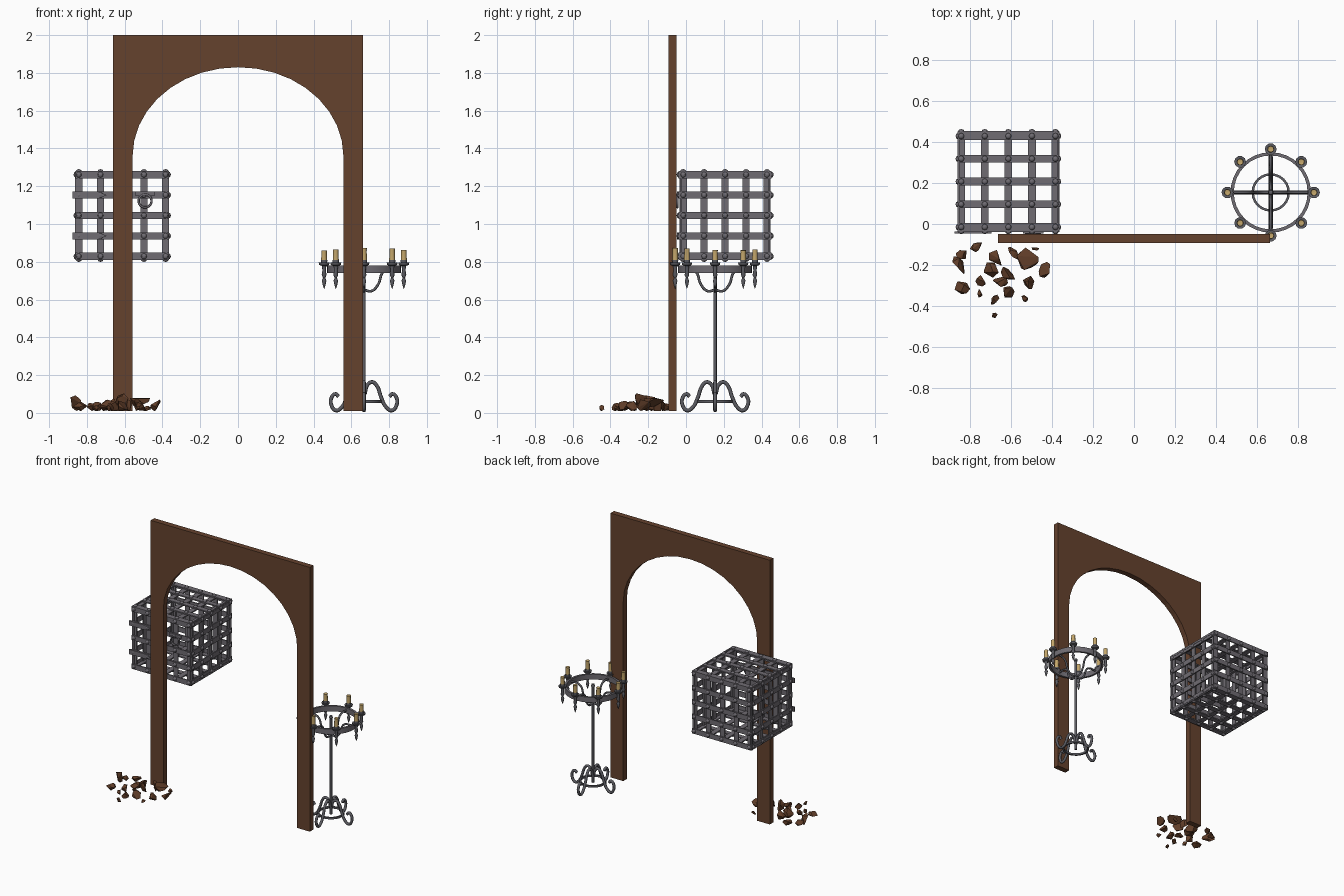
import bpy, bmesh, math, random
from mathutils import Vector, Matrix

random.seed(4)
cube = bpy.data.objects.get("Cube")
if cube:
    bpy.data.objects.remove(cube)


def material(name, rgb):
    m = bpy.data.materials.new(name)
    m.use_nodes = True
    m.diffuse_color = (*rgb, 1)
    m.node_tree.nodes["Principled BSDF"].inputs["Base Color"].default_value = (*rgb, 1)
    return m


WOOD = material("brown wood", (0.13, 0.054, 0.027))
RUBBLE = material("brown rubble", (0.12, 0.048, 0.022))
IRON = material("grey iron", (0.16, 0.15, 0.17))
DARK = material("dark iron", (0.11, 0.11, 0.125))
WAX = material("candle wax", (0.56, 0.39, 0.15))


def finish(name, bm, mat, smooth=False):
    bmesh.ops.recalc_face_normals(bm, faces=bm.faces)
    mesh = bpy.data.meshes.new(name)
    bm.to_mesh(mesh)
    bm.free()
    mesh.materials.append(mat)
    ob = bpy.data.objects.new(name, mesh)
    bpy.context.collection.objects.link(ob)
    if smooth:
        select(ob)
        bpy.ops.object.shade_smooth_by_angle(angle=math.radians(40))
    return ob


def select(ob):
    bpy.ops.object.select_all(action='DESELECT')
    ob.select_set(True)
    bpy.context.view_layer.objects.active = ob


def add_box(bm, centre, size):
    bmesh.ops.create_cube(bm, size=1, matrix=Matrix.Translation(centre) @ Matrix.Diagonal((*size, 1)))


def lathe(bm, profile, centre, sides=12, closed=False):
    # revolve (radius, height) points around a vertical axis
    rings = [[bm.verts.new((centre[0] + r * math.cos(a), centre[1] + r * math.sin(a), z))
              for a in (math.tau * i / sides for i in range(sides))] for r, z in profile]
    pairs = list(zip(rings, rings[1:] + rings[:1]))
    for lo, hi in pairs if closed else pairs[:-1]:
        for i in range(sides):
            j = (i + 1) % sides
            bm.faces.new((lo[i], lo[j], hi[j], hi[i]))
    bmesh.ops.remove_doubles(bm, verts=bm.verts, dist=1e-5)


def tube(name, paths, radius, mat, cyclic=False):
    curve = bpy.data.curves.new(name, 'CURVE')
    curve.dimensions = '3D'
    curve.bevel_depth = radius
    curve.bevel_resolution = 2
    curve.resolution_u = 5
    curve.use_fill_caps = True
    for path in paths:
        sp = curve.splines.new('BEZIER')
        sp.bezier_points.add(len(path) - 1)
        for p, co in zip(sp.bezier_points, path):
            p.co = co
            p.handle_left_type = p.handle_right_type = 'AUTO'
        sp.use_cyclic_u = cyclic
    curve.materials.append(mat)
    ob = bpy.data.objects.new(name, curve)
    bpy.context.collection.objects.link(ob)
    select(ob)
    bpy.ops.object.convert(target='MESH')
    bpy.ops.object.shade_smooth_by_angle(angle=math.radians(50))


# wooden archway: outline extruded in depth
SPRING, HALF, RISE, STEPS = 1.36, 0.558, 0.47, 18
outline = [(0.663, 0.01), (0.663, 2), (-0.663, 2), (-0.663, 0.01), (-HALF, 0.01)]
for i in range(STEPS + 1):
    a = math.pi * (1 - i / STEPS)
    outline.append((HALF * math.cos(a), SPRING + RISE * math.sin(a)))
outline.append((HALF, 0.01))
bm = bmesh.new()
face = bm.faces.new([bm.verts.new((x, -0.092, z)) for x, z in outline])
ext = bmesh.ops.extrude_face_region(bm, geom=[face])
bmesh.ops.translate(bm, vec=(0, 0.042, 0), verts=[v for v in ext["geom"] if isinstance(v, bmesh.types.BMVert)])
finish("archway", bm, WOOD)

# cage: five by five riveted straps on each of the six sides
CAGE = Vector((-0.613, 0.207, 1.045))
REACH = Vector((0.247, 0.246, 0.235))
SPAN = Vector((0.23, 0.222, 0.216))
STRAP, THICK = 0.038, 0.009
straps, rivets = bmesh.new(), bmesh.new()
for n, u, v in ((0, 1, 2), (1, 0, 2), (2, 0, 1)):
    for side in (-1, 1):
        for along, across, depth in ((u, v, 0.5), (v, u, 1.5)):
            for k in range(-2, 3):
                pos, size = Vector(), Vector()
                pos[n] = side * (REACH[n] - depth * THICK)
                pos[across] = SPAN[across] * k / 2
                size[n], size[across] = THICK, STRAP
                size[along] = 2 * REACH[along] - 0.002
                add_box(straps, CAGE + pos, size)
        for i in range(-2, 3):
            for j in range(-2, 3):
                pos, flat = Vector(), Vector((1, 1, 1))
                pos[n], flat[n] = side * REACH[n], 0.7
                pos[u], pos[v] = SPAN[u] * i / 2, SPAN[v] * j / 2
                bmesh.ops.create_uvsphere(
                    rivets, u_segments=8, v_segments=6, radius=0.015,
                    matrix=Matrix.Translation(CAGE + pos) @ Matrix.Diagonal((*flat, 1)))
finish("cage_straps", straps, IRON)
finish("cage_rivets", rivets, IRON, True)

# door hinges and pull ring on the cage front
bm = bmesh.new()
front = CAGE.y - REACH.y - 0.003
for z in (CAGE.z + SPAN.z / 2, CAGE.z - SPAN.z / 2):
    shape = [(-0.875, 0.018), (-0.74, 0.018), (-0.695, 0), (-0.74, -0.018), (-0.875, -0.018)]
    f = bm.faces.new([bm.verts.new((x, front - 0.005, z + h)) for x, h in shape])
    ext = bmesh.ops.extrude_face_region(bm, geom=[f])
    bmesh.ops.translate(bm, vec=(0, 0.01, 0), verts=[e for e in ext["geom"] if isinstance(e, bmesh.types.BMVert)])
add_box(bm, (-0.492, front, 1.16), (0.1, 0.01, 0.022))
finish("door_hinges", bm, IRON)
tube("door_ring", [[(-0.492 + 0.034 * math.cos(a), front - 0.003, 1.122 + 0.034 * math.sin(a))
                    for a in (math.tau * i / 8 for i in range(8))]], 0.006, IRON, True)

# candelabra: pole, rings, curled legs and arms
CX, CY = 0.667, 0.154


def around(profile, count=4):
    return [[(CX + r * math.cos(a), CY + r * math.sin(a), z) for r, z in profile]
            for a in (math.tau * i / count for i in range(count))]


bm = bmesh.new()
lathe(bm, [(0, 0.05), (0.009, 0.05), (0.009, 0.77), (0.014, 0.775), (0.01, 0.79), (0, 0.795)], (CX, CY))
finish("pole", bm, DARK, True)
bm = bmesh.new()
lathe(bm, [(0.18, 0.74), (0.196, 0.74), (0.196, 0.78), (0.18, 0.78)], (CX, CY), 32, True)
finish("candle_ring", bm, IRON, True)
bm = bmesh.new()
lathe(bm, [(0.082, 0.053), (0.094, 0.053), (0.094, 0.067), (0.082, 0.067)], (CX, CY), 24, True)
finish("base_ring", bm, DARK, True)
legs = [(0.135, 0.085), (0.15, 0.1), (0.172, 0.08), (0.172, 0.04), (0.148, 0.013), (0.118, 0.03),
        (0.09, 0.085), (0.07, 0.14), (0.045, 0.163), (0.02, 0.15), (0.004, 0.1)]
tube("curled_legs", around(legs), 0.01, DARK)
arms = [(0.004, 0.65), (0.04, 0.645), (0.075, 0.68), (0.1, 0.745), (0.13, 0.762), (0.185, 0.76)]
tube("curved_arms", around(arms), 0.007, DARK)

# candle holders with hanging finials, and candles
holders, candles = bmesh.new(), bmesh.new()
holder = [(0, 0.655), (0.007, 0.675), (0.012, 0.7), (0.006, 0.715), (0.013, 0.73), (0.009, 0.755),
          (0.012, 0.778), (0.026, 0.783), (0.029, 0.795), (0.016, 0.793), (0.017, 0.81), (0, 0.81)]
for i in range(8):
    a = math.tau * i / 8
    spot = (CX + 0.211 * math.cos(a), CY + 0.211 * math.sin(a))
    lathe(holders, holder, spot, 10)
    top = 0.865 + random.uniform(-0.006, 0.008)
    lathe(candles, [(0, 0.805), (0.016, 0.805), (0.014, top - 0.01), (0.015, top), (0, top - 0.004)], spot, 10)
finish("candle_holders", holders, DARK, True)
finish("candles", candles, WAX, True)

# rubble heap: angular chunks as (x, y, size)
chunks = [(-.86, -.2, .052), (-.77, -.11, .033), (-.84, -.31, .035), (-.745, -.275, .037),
          (-.665, -.165, .045), (-.605, -.235, .055), (-.52, -.17, .06), (-.435, -.225, .045),
          (-.48, -.115, .02), (-.61, -.335, .042), (-.75, -.335, .022), (-.68, -.37, .027),
          (-.68, -.446, .02), (-.535, -.36, .022), (-.51, -.285, .035), (-.69, -.22, .045),
          (-.65, -.285, .04), (-.59, -.15, .045), (-.84, -.15, .03)]
bm = bmesh.new()
for x, y, size in chunks:
    pts = []
    stretch = Vector((random.uniform(0.9, 1.2), random.uniform(0.7, 0.95), random.uniform(0.7, 0.95)))
    turn = Matrix.Rotation(random.uniform(0, math.tau), 3, 'Z')
    for _ in range(11):
        d = Vector([random.gauss(0, 1) for _ in range(3)]).normalized()
        pts.append(turn @ (d * stretch * size))
    low = min(p.z for p in pts)
    lift = 0.01 - low + (0.02 if size > 0.05 and x > -.8 else 0)
    verts = [bm.verts.new(p + Vector((x, y, lift))) for p in pts]
    hull = bmesh.ops.convex_hull(bm, input=verts)
    loose = {g for g in hull["geom_interior"] if isinstance(g, bmesh.types.BMVert)}
    bmesh.ops.delete(bm, geom=list(loose), context='VERTS')
finish("rubble", bm, RUBBLE)
